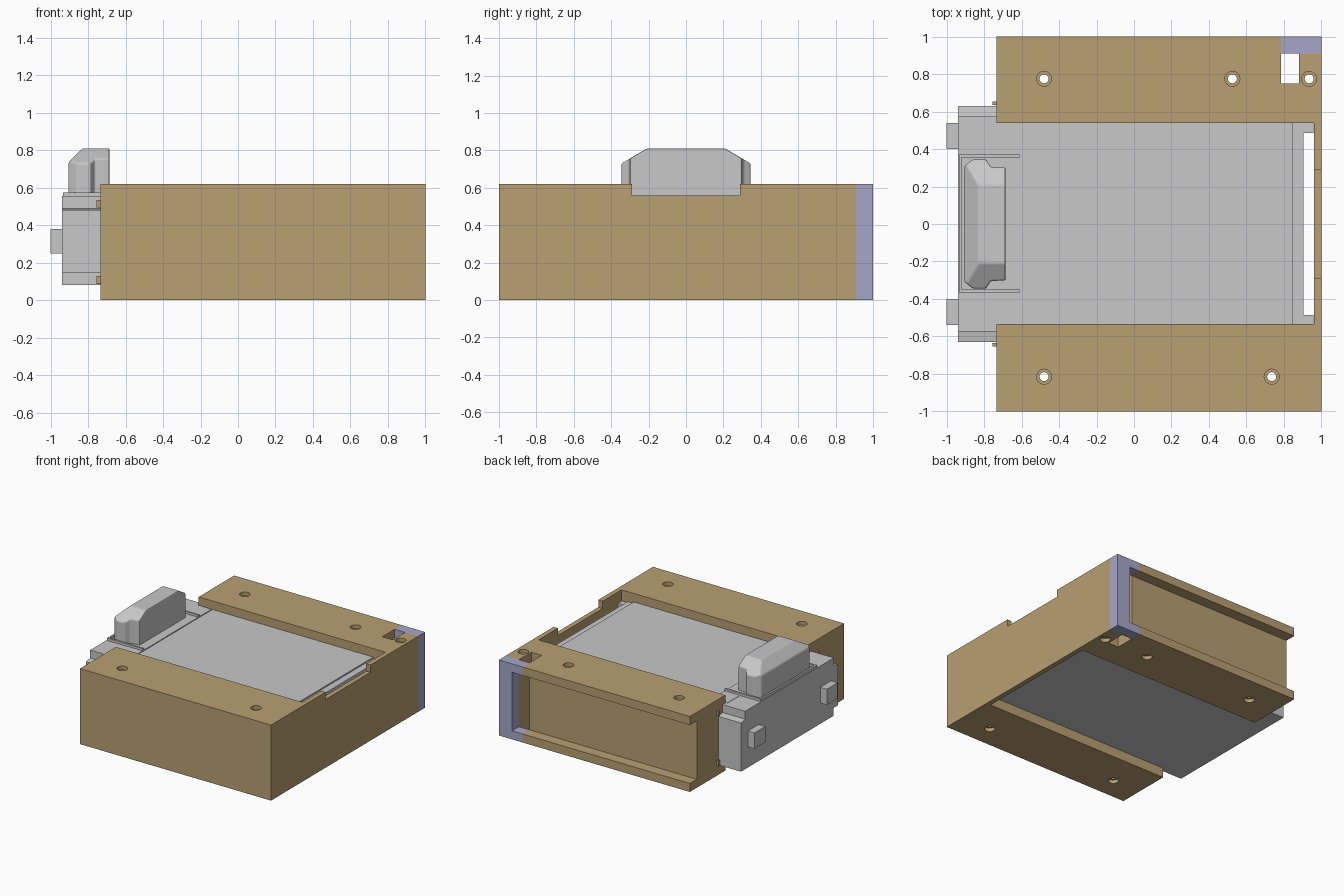
import bpy
import bmesh
from mathutils import Vector

cube = bpy.data.objects.get("Cube")
if cube:
    bpy.data.objects.remove(cube)


def material(name, rgb):
    m = bpy.data.materials.new(name)
    m.use_nodes = True
    m.diffuse_color = (*rgb, 1)
    m.node_tree.nodes["Principled BSDF"].inputs["Base Color"].default_value = (*rgb, 1)
    return m


TAN = material("tan", (0.48, 0.35, 0.17))
GREY = material("light grey", (0.58, 0.58, 0.58))
LAVENDER = material("lavender", (0.39, 0.39, 0.6))


def finish(name, bm, mat):
    bmesh.ops.recalc_face_normals(bm, faces=bm.faces)
    mesh = bpy.data.meshes.new(name)
    bm.to_mesh(mesh)
    bm.free()
    obj = bpy.data.objects.new(name, mesh)
    bpy.context.collection.objects.link(obj)
    mesh.materials.append(mat)
    return obj


def box(name, x, y, z, mat):
    bm = bmesh.new()
    bmesh.ops.create_cube(bm, size=1)
    for v in bm.verts:
        v.co = [r[0] if c < 0 else r[1] for c, r in zip(v.co, (x, y, z))]
    return finish(name, bm, mat)


def prism(points, direction):
    """Extrude a closed outline of 3D points along a vector."""
    bm = bmesh.new()
    face = bm.faces.new([bm.verts.new(p) for p in points])
    new = bmesh.ops.extrude_face_region(bm, geom=[face])["geom"]
    bmesh.ops.translate(bm, vec=direction,
                        verts=[g for g in new if isinstance(g, bmesh.types.BMVert)])
    return bm


def cylinder(name, x, y, z, radius):
    bm = bmesh.new()
    bmesh.ops.create_cone(bm, cap_ends=True, segments=24, radius1=radius,
                          radius2=radius, depth=z[1] - z[0])
    bmesh.ops.translate(bm, vec=(x, y, sum(z) / 2), verts=bm.verts)
    return finish(name, bm, TAN)


def cut(obj, cutter):
    cutter.hide_render = True
    mod = obj.modifiers.new("cut", 'BOOLEAN')
    mod.operation = 'DIFFERENCE'
    mod.solver = 'EXACT'
    mod.object = cutter
    bpy.context.view_layer.objects.active = obj
    bpy.ops.object.modifier_apply(modifier=mod.name)
    bpy.data.objects.remove(cutter)


# Housing: block with an open bay, wall notch, side channel and corner hole
TOP = 0.62
housing = box("housing", (-0.735, 1), (-1, 1), (0, TOP), TAN)
THROUGH = (-0.1, 0.8)
for x, y, z in [
    ((-0.9, 0.96), (-0.535, 0.54), THROUGH),
    ((0.9, 1.1), (-0.29, 0.29), (0.56, 0.8)),
    ((-0.9, 0.85), (0.91, 1.1), (0.07, 0.55)),
    ((0.785, 1.1), (0.91, 1.1), THROUGH),
    ((0.785, 0.88), (0.75, 0.95), THROUGH),
]:
    cut(housing, box("cutter", x, y, z, TAN))

# Screw holes, counterbored at both ends
for x, y in [(-0.48, 0.775), (0.525, 0.775), (0.935, 0.775), (-0.48, -0.815), (0.735, -0.815)]:
    cut(housing, cylinder("cutter", x, y, THROUGH, 0.024))
    for z in [(-0.1, 0.03), (TOP - 0.03, 0.8)]:
        cut(housing, cylinder("cutter", x, y, z, 0.04))

# Corner post with two short arms
post = box("corner_post", (0.785, 1), (0.91, 1), (0, TOP), LAVENDER)
cut(post, box("cutter", (0.7, 0.88), (0.8, 1.1), (0.07, 0.55), LAVENDER))

# Device body in the bay, its stepped end and end ears
box("device_body", (-0.75, 0.85), (-0.535, 0.54), (0.08, 0.55), GREY)
box("body_end", (0.85, 0.905), (-0.535, 0.54), (0.08, 0.538), GREY)
for side, y in [("right", (-0.535, -0.485)), ("left", (0.485, 0.54))]:
    box(side + "_end_ear", (0.9, 0.957), y, (0.08, 0.53), GREY)

# Connector block with stepped shoulders
outline = [(-0.57, 0.08), (0.63, 0.08), (0.63, 0.48), (0.575, 0.49), (0.575, 0.555),
           (-0.575, 0.555), (-0.575, 0.49), (-0.63, 0.48), (-0.63, 0.145), (-0.57, 0.145)]
finish("connector_block", prism([(-0.94, y, z) for y, z in outline], (0.206, 0, 0)), GREY)
box("connector_ledge", (-0.75, -0.61), (-0.525, 0.53), (0.5, 0.557), GREY)

# Raised rim around the plug
box("rim_front", (-0.935, -0.92), (-0.365, 0.37), (0.55, 0.575), GREY)
for side, y in [("right", (-0.365, -0.35)), ("left", (0.355, 0.37))]:
    box(side + "_rim", (-0.92, -0.61), y, (0.55, 0.575), GREY)

# Side prongs and housing clips
for side, s in [("right", -1), ("left", 1)]:
    box(side + "_prong", (-1, -0.94), sorted((s * 0.4, s * 0.54)), (0.25, 0.38), GREY)
    for level, z in [("lower", (0.085, 0.13)), ("upper", (0.495, 0.535))]:
        box(f"{side}_{level}_clip", (-0.755, -0.735), sorted((s * 0.635, s * 0.655)), z, TAN)

# Plug: stepped plan, with its top edges sliced at a slant
half = [(-0.685, 0.3), (-0.765, 0.305), (-0.79, 0.345), (-0.86, 0.345), (-0.905, 0.31)]
plan = half + [(x, -y) for x, y in reversed(half)]
bm = prism([(x, y, 0.55) for x, y in plan], (0, 0, 0.26))
for point, normal in [((-0.905, 0, 0.735), (-0.075, 0, 0.075)),
                      ((-0.8, 0.345, 0.73), (0, 0.08, 0.135)),
                      ((-0.8, -0.345, 0.73), (0, -0.08, 0.135))]:
    sliced = bmesh.ops.bisect_plane(bm, geom=bm.verts[:] + bm.edges[:] + bm.faces[:],
                                    plane_co=point, plane_no=Vector(normal).normalized(),
                                    clear_outer=True)
    edges = [g for g in sliced["geom_cut"] if isinstance(g, bmesh.types.BMEdge)]
    bmesh.ops.contextual_create(bm, geom=edges)
plug = finish("plug", bm, GREY)
bevel = plug.modifiers.new("soft edges", 'BEVEL')
bevel.width = 0.008
bevel.segments = 2
